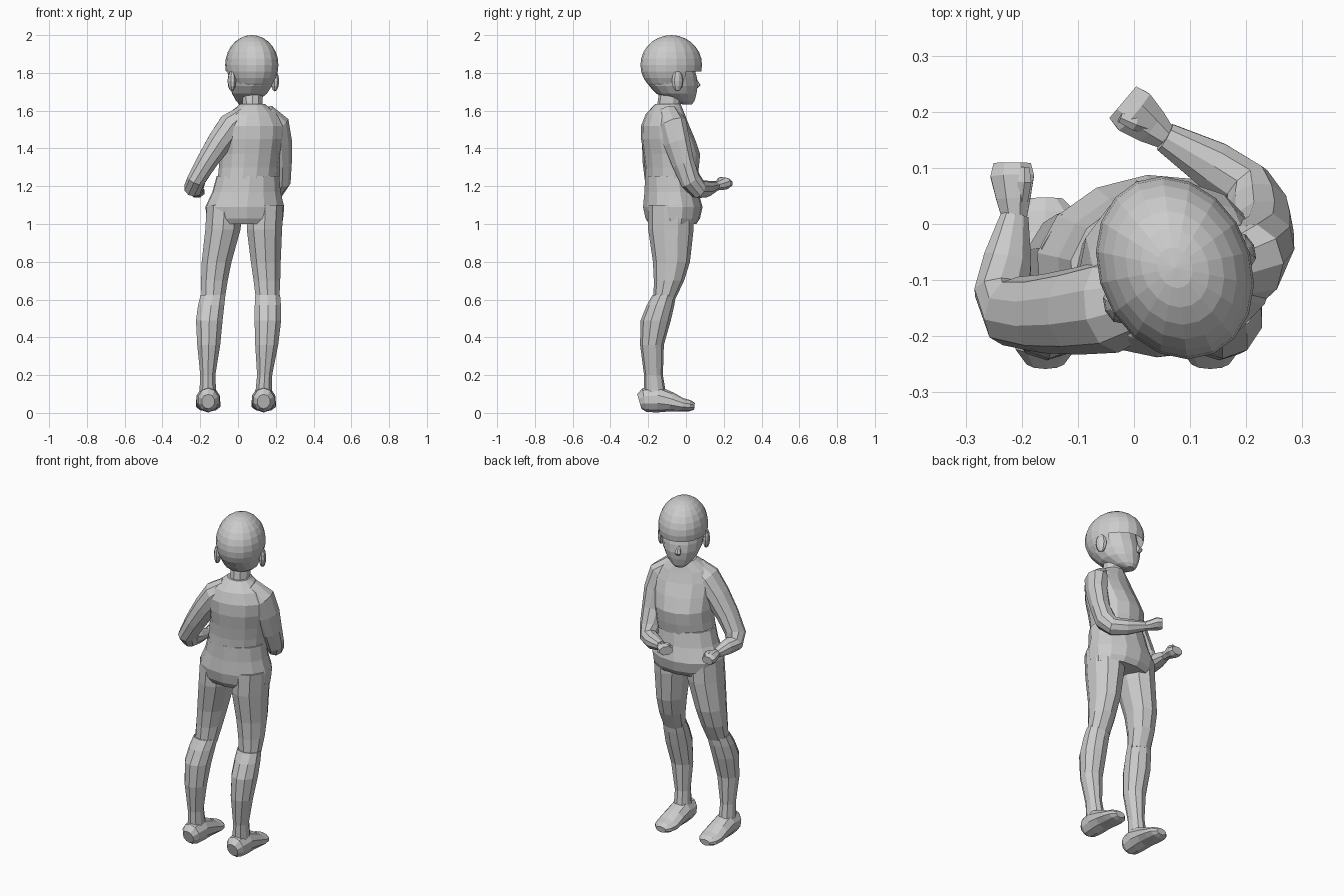
import bpy, bmesh, math
from mathutils import Vector, Matrix


def finish(name, bm):
    bmesh.ops.recalc_face_normals(bm, faces=bm.faces[:])
    me = bpy.data.meshes.new(name)
    bm.to_mesh(me)
    bm.free()
    ob = bpy.data.objects.new(name, me)
    bpy.context.collection.objects.link(ob)
    return ob


def loft(name, pts, u=(1, 0, 0), n=10, flat=False):
    """Skin elliptical rings (x, y, z, half size along u, half size across)."""
    bm = bmesh.new()
    ps = [Vector(p[:3]) for p in pts]
    rings = []
    for i, p in enumerate(pts):
        t = Vector((0, 0, 1))
        if not flat:
            t = Vector((0, 0, 0))
            if i > 0:
                t += (ps[i] - ps[i - 1]).normalized()
            if i < len(ps) - 1:
                t += (ps[i + 1] - ps[i]).normalized()
            t.normalize()
        a = Vector(u)
        a = (a - t * a.dot(t)).normalized()
        b = t.cross(a)
        ring = []
        for k in range(n):
            w = 2 * math.pi * (k + 0.5) / n
            ring.append(bm.verts.new(ps[i] + a * p[3] * math.cos(w) + b * p[4] * math.sin(w)))
        rings.append(ring)
    for r, s in zip(rings, rings[1:]):
        for k in range(n):
            bm.faces.new((r[k], r[(k + 1) % n], s[(k + 1) % n], s[k]))
    bm.faces.new(rings[0])
    bm.faces.new(rings[-1])
    return finish(name, bm)


TURN = math.radians(24)
HEAD = Matrix.Translation((0.073, -0.078, 0)) @ Matrix.Rotation(TURN, 4, 'Z')


def blob(name, loc, size, u=12, v=8):
    bm = bmesh.new()
    bmesh.ops.create_uvsphere(bm, u_segments=u, v_segments=v, radius=1)
    bmesh.ops.transform(bm, verts=bm.verts, matrix=Matrix.Translation(loc) @ Matrix.Diagonal((*size, 1)))
    return bm


# head: jaw and skull, (z, half width, back, front)
skull = [(1.632, .028, .075, .115), (1.65, .055, .0, .13), (1.69, .09, -.08, .14),
         (1.73, .108, -.12, .145), (1.775, .116, -.14, .14), (1.80, .117, -.14, .132),
         (1.90, .10, -.12, .115)]
head = loft("head", [(0, (b + f) / 2, z, w, (f - b) / 2) for z, w, b, f in skull], n=14, flat=True)
head.matrix_world = HEAD

# hair: cap with the face area cut away
bm = blob("hair", (0, 0, 1.842), (.135, .168, .158), 18, 14)
cut = [f for f in bm.faces if f.calc_center_median().y > .035 and f.calc_center_median().z < 1.80]
bmesh.ops.delete(bm, geom=cut, context='FACES')
hair = finish("hair", bm)
hair.matrix_world = HEAD

# ears and nose
for s, side in ((1, "right"), (-1, "left")):
    ear = finish(side + "_ear", blob("ear", (s * .125, -.02, 1.757), (.02, .033, .055), 8, 6))
    ear.matrix_world = HEAD
nose = loft("nose", [(0, .135, 1.775, .008, .008), (0, .148, 1.735, .018, .022),
                     (0, .14, 1.72, .012, .012)], n=6, flat=True)
nose.matrix_world = HEAD

# neck and collar
loft("neck", [(.077, -.10, 1.55, .07, .075), (.077, -.092, 1.62, .056, .062),
              (.075, -.075, 1.73, .055, .062)], flat=True)

# upper body, turned slightly with the shoulders
UB = (math.cos(.30), math.sin(.30), 0)
loft("upper_body", [(.055, -.08, 1.24, .165, .135), (.06, -.075, 1.30, .163, .142),
                    (.065, -.075, 1.37, .165, .15), (.075, -.095, 1.45, .172, .14),
                    (.08, -.11, 1.52, .175, .122), (.08, -.11, 1.58, .14, .10),
                    (.077, -.10, 1.62, .085, .078), (.077, -.095, 1.635, .066, .068)],
     u=UB, n=14, flat=True)

# flared lower part of the top
loft("tunic_hem", [(.042, -.07, 1.0, .195, .125), (.037, -.07, 1.03, .205, .145),
                   (.036, -.07, 1.09, .212, .158), (.045, -.077, 1.17, .183, .143),
                   (.053, -.082, 1.255, .168, .135)], u=(1, .08, 0), n=14, flat=True)

# arms
RU, LU = (.6, .8, 0), (.78, 0, -.62)
loft("right_arm", [(.14, -.10, 1.585, .06, .055), (.20, -.075, 1.52, .085, .07),
                   (.218, -.05, 1.43, .08, .062), (.225, -.015, 1.32, .066, .056),
                   (.222, .025, 1.23, .055, .06), (.20, .065, 1.185, .05, .052),
                   (.14, .105, 1.185, .046, .045), (.055, .155, 1.20, .028, .027)], u=RU)
loft("left_arm", [(.03, -.13, 1.575, .055, .065), (-.035, -.145, 1.52, .075, .085),
                  (-.10, -.155, 1.43, .068, .078), (-.165, -.16, 1.33, .058, .07),
                  (-.22, -.155, 1.235, .05, .065), (-.235, -.12, 1.19, .052, .05),
                  (-.225, -.06, 1.185, .046, .042), (-.213, .015, 1.175, .026, .026)], u=LU)

# hands: closed fists with thumbs
loft("right_hand", [(.055, .155, 1.20, .024, .024), (.03, .175, 1.205, .036, .028),
                    (.0, .20, 1.215, .046, .034), (-.02, .217, 1.215, .04, .027)], u=(.6, .8, 0), n=8)
loft("right_thumb", [(.03, .17, 1.215, .012, .012), (.0, .18, 1.235, .014, .014),
                     (-.025, .19, 1.24, .01, .01)], u=(.6, .8, 0), n=6)
loft("left_hand", [(-.213, .01, 1.175, .024, .024), (-.215, .045, 1.175, .033, .027),
                   (-.217, .085, 1.17, .042, .032), (-.217, .108, 1.168, .036, .024)], n=8)
loft("left_thumb", [(-.20, .04, 1.185, .012, .012), (-.195, .075, 1.195, .014, .014),
                    (-.195, .10, 1.19, .01, .01)], n=6)

# legs: (z, left x, right x, y, half width, half depth)
thigh = [(1.10, -.07, .145, -.08, .10, .12), (.97, -.08, .14, -.08, .098, .12),
         (.80, -.113, .147, -.077, .083, .098), (.70, -.125, .153, -.09, .074, .08),
         (.60, -.132, .157, -.115, .065, .057)]
shin = [(.625, -.132, .157, -.115, .069, .062), (.57, -.142, .158, -.135, .073, .073),
        (.49, -.152, .158, -.16, .074, .08), (.36, -.155, .152, -.18, .064, .063),
        (.20, -.16, .141, -.172, .042, .05), (.12, -.16, .137, -.165, .046, .056),
        (.05, -.16, .136, -.165, .05, .06)]
foot = [(-.247, .06, .035, .04), (-.22, .068, .056, .064), (-.15, .072, .064, .07),
        (-.08, .058, .066, .052), (-.02, .042, .068, .036), (.02, .038, .058, .03),
        (.045, .035, .032, .018)]
for i, side in ((1, "left"), (2, "right")):
    loft(side + "_thigh", [(p[i], p[3], p[0], p[4], p[5]) for p in thigh], flat=True)
    loft(side + "_shin", [(p[i], p[3], p[0], p[4], p[5]) for p in shin], flat=True)
    x = (-.158, .136)[i - 1]
    loft(side + "_foot", [(x, y, z, a, b) for y, z, a, b in foot])
